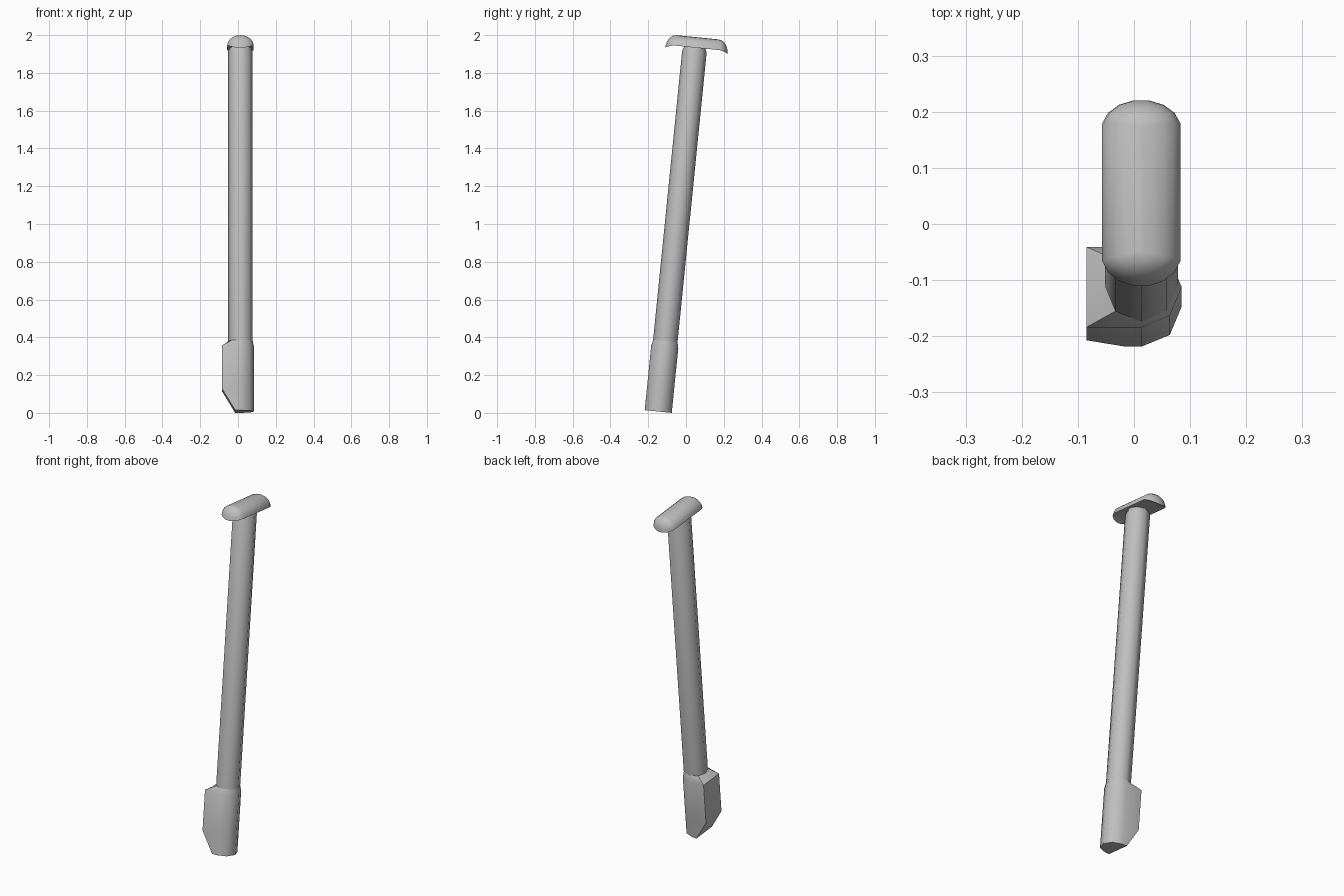
import bpy, bmesh, math
from mathutils import Matrix, Vector

cube = bpy.data.objects.get("Cube")
if cube:
    bpy.data.objects.remove(cube, do_unlink=True)

grey = bpy.data.materials.new("plain_grey")
grey.use_nodes = True
colour = (0.52, 0.52, 0.52, 1)
grey.diffuse_color = colour
grey.node_tree.nodes["Principled BSDF"].inputs["Base Color"].default_value = colour

# Everything is built upright, then leaned back along one axis
LEAN = Matrix.Translation((0.013, -0.147, 0.0072)) @ Matrix.Rotation(math.radians(-5.74), 4, 'X')


def loft(bm, rings):
    """Join rings of points with quads; returns the vertex rings."""
    loops = [[bm.verts.new(p) for p in ring] for ring in rings]
    for a, b in zip(loops, loops[1:]):
        for i in range(len(a)):
            j = (i + 1) % len(a)
            bm.faces.new((a[i], a[j], b[j], b[i]))
    return loops


def finish(bm, name):
    bmesh.ops.remove_doubles(bm, verts=bm.verts, dist=0.0001)
    bmesh.ops.recalc_face_normals(bm, faces=bm.faces)
    bm.transform(LEAN)
    mesh = bpy.data.meshes.new(name)
    bm.to_mesh(mesh)
    bm.free()
    mesh.materials.append(grey)
    obj = bpy.data.objects.new(name, mesh)
    bpy.context.collection.objects.link(obj)
    bpy.ops.object.select_all(action='DESELECT')
    obj.select_set(True)
    bpy.context.view_layer.objects.active = obj
    bpy.ops.object.shade_smooth_by_angle(angle=math.radians(50))
    return obj


def octagon(radius, z):
    return [Vector((radius * math.cos(k * math.pi / 4), radius * math.sin(k * math.pi / 4), z))
            for k in range(8)]


def blade_ring(left, z, radius=0.072):
    """Octagon whose -x side is squared off at x = left."""
    ring = octagon(radius, z)
    for p in ring[3:6]:
        p.x = left
        p.y = radius * round(p.y / radius)
    return ring


# Shaft with a slightly rounded top
bm = bmesh.new()
loops = loft(bm, [octagon(0.065, 0.375), octagon(0.065, 1.915), octagon(0.055, 1.94)])
bm.faces.new(loops[-1])
finish(bm, "shaft")

# Flat-sided foot with a slanted lower corner and a sloped shoulder
bm = bmesh.new()
loops = loft(bm, [blade_ring(-0.028, 0), blade_ring(-0.098, 0.115),
                  blade_ring(-0.098, 0.345), octagon(0.065, 0.375)])
bm.faces.new(loops[0])
finish(bm, "blade_foot")

# Domed handle: long rounded outline, drooping at both ends
SIDES, STEPS = 16, 5
HALF_WIDTH, STRAIGHT, CAP = 0.07, 0.112, 0.054
RIM, TOP, DROOP, MIDDLE = 1.937, 1.992, 0.017, 0.01


def handle_ring(phi):
    ring = []
    for k in range(SIDES):
        t = (k + 0.5) * 2 * math.pi / SIDES
        u, v = (f(t) / math.cos(math.pi / SIDES) for f in (math.cos, math.sin))
        rim = RIM - DROOP * v * v
        y = math.copysign(STRAIGHT, v) + CAP * v * math.cos(phi)
        ring.append((HALF_WIDTH * u * math.cos(phi), MIDDLE + y,
                     rim + (TOP - rim) * math.sin(phi)))
    return ring


bm = bmesh.new()
loops = loft(bm, [handle_ring(s / STEPS * math.pi / 2 * 0.999) for s in range(STEPS + 1)])
bm.faces.new(loops[-1])
# Underside strips run across the handle
half = SIDES // 2
order = [k % SIDES for k in range(-SIDES // 4, SIDES // 4)]
for a, b in zip(order, order[1:]):
    across = [loops[0][i] for i in (a, b, (half - 1 - b) % SIDES, (half - 1 - a) % SIDES)]
    bm.faces.new(across)
finish(bm, "handle")
